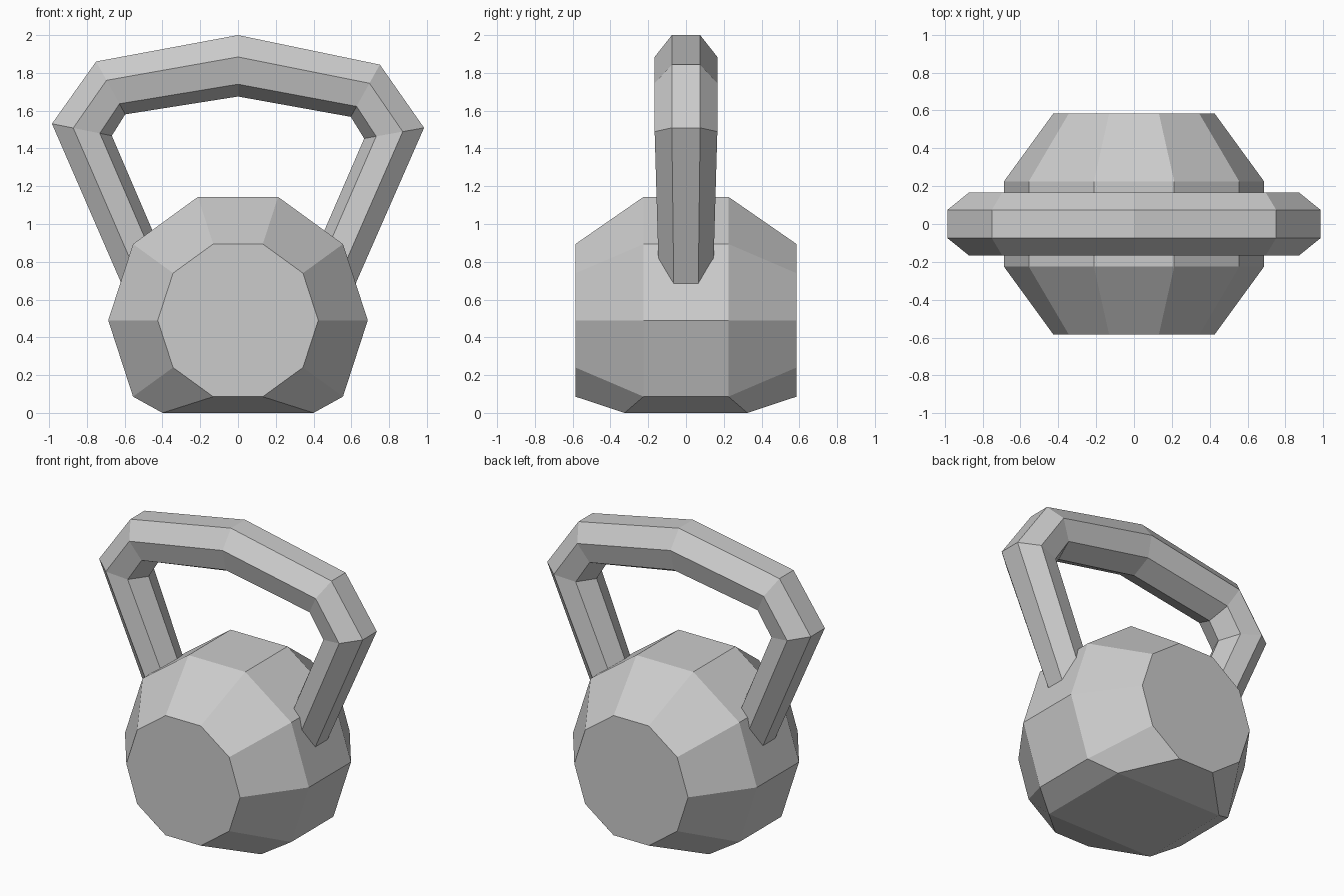
import bpy, bmesh, math
from mathutils import Vector

cube = bpy.data.objects.get("Cube")
if cube:
    bpy.data.objects.remove(cube, do_unlink=True)

grey = bpy.data.materials.new("light grey iron")
grey.use_nodes = True
colour = (0.6, 0.6, 0.6, 1)
grey.diffuse_color = colour
grey.node_tree.nodes["Principled BSDF"].inputs["Base Color"].default_value = colour


def loft(name, rings):
    """Bridge equal-sized closed rings and cap both ends, flat shaded."""
    bm = bmesh.new()
    loops = [[bm.verts.new(p) for p in ring] for ring in rings]
    n = len(rings[0])
    for a, b in zip(loops, loops[1:]):
        for i in range(n):
            j = (i + 1) % n
            bm.faces.new((a[j], a[i], b[i], b[j]))
    bm.faces.new(loops[0])
    bm.faces.new(loops[-1][::-1])
    bmesh.ops.recalc_face_normals(bm, faces=bm.faces)
    mesh = bpy.data.meshes.new(name)
    bm.to_mesh(mesh)
    bm.free()
    mesh.materials.append(grey)
    obj = bpy.data.objects.new(name, mesh)
    bpy.context.collection.objects.link(obj)
    return obj


# Weight body: ten-sided drum along y with tapered ends and a flat foot
SIDES, CENTRE_Z = 10, 0.49
body_rings = []
for y, radius in ((-0.585, 0.425), (-0.225, 0.687), (0.225, 0.687), (0.585, 0.425)):
    ring = []
    for i in range(SIDES):
        angle = math.tau * i / SIDES
        p = Vector((radius * math.cos(angle), y, CENTRE_Z + radius * math.sin(angle)))
        if p.z < 0:  # lowest corners spread out to form the foot
            p = Vector((math.copysign(0.4, p.x), math.copysign(0.325, y), 0))
        ring.append(p)
    body_rings.append(ring)
loft("weight_body", body_rings)

# Handle: seven-sided bar, flat side outwards, mitred at each bend
# Cross-section as (fraction from outer to inner edge, half width)
half_section = [(0, 0.075), (0.356, 0.166), (0.8, 0.133)]
section = half_section + [(1, 0)] + [(f, -w) for f, w in reversed(half_section)]

# Half path from the buried end to the crown: outer x, z, inner x, z, width scale
half_path = [
    (0.583, 0.60, 0.345, 0.71, 0.85),
    (0.985, 1.52, 0.668, 1.46, 1),
    (0.751, 1.852, 0.597, 1.574, 1),
]
path = half_path + [(0, 2.0, 0, 1.675, 1)]
path += [(-ox, oz, -ix, iz, s) for ox, oz, ix, iz, s in reversed(half_path)]

handle_rings = []
for ox, oz, ix, iz, scale in path:
    outer, inner = Vector((ox, 0, oz)), Vector((ix, 0, iz))
    ring = []
    for f, w in section:
        p = outer.lerp(inner, f)
        ring.append(Vector((p.x, w * scale, p.z - 0.011 * p.x)))
    handle_rings.append(ring)
loft("handle", handle_rings)
